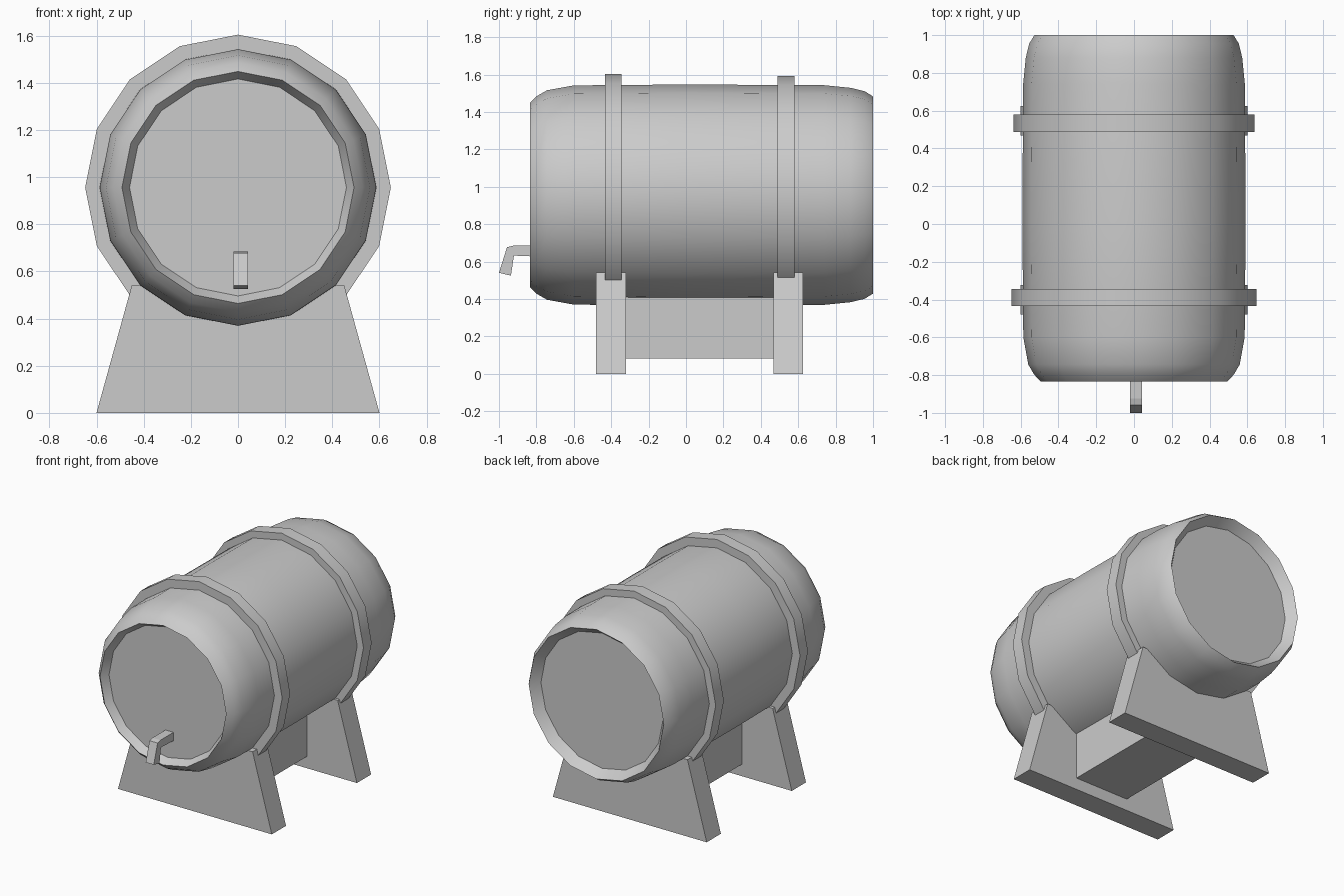
import bpy, bmesh
from math import sin, cos, pi, radians

if "Cube" in bpy.data.objects:
    bpy.data.objects.remove(bpy.data.objects["Cube"])

SIDES, AXIS_Z = 16, 0.956


def finish(name, bm, smooth=False):
    bmesh.ops.recalc_face_normals(bm, faces=bm.faces[:])
    mesh = bpy.data.meshes.new(name)
    bm.to_mesh(mesh)
    bm.free()
    ob = bpy.data.objects.new(name, mesh)
    bpy.context.collection.objects.link(ob)
    if smooth:
        bpy.ops.object.select_all(action='DESELECT')
        ob.select_set(True)
        bpy.context.view_layer.objects.active = ob
        bpy.ops.object.shade_smooth_by_angle(angle=radians(35))
    return ob


def lathe(name, profile, closed):
    """Turn (y, radius) points around the barrel axis; cap ends if open."""
    bm = bmesh.new()
    rings = [[bm.verts.new((r * cos(2 * pi * i / SIDES), y,
                            AXIS_Z + r * sin(2 * pi * i / SIDES)))
              for i in range(SIDES)] for y, r in profile]
    pairs = list(zip(rings, rings[1:]))
    if closed:
        pairs.append((rings[-1], rings[0]))
    else:
        bm.faces.new(rings[0])
        bm.faces.new(rings[-1])
    for a, b in pairs:
        for i in range(SIDES):
            j = (i + 1) % SIDES
            bm.faces.new((a[i], a[j], b[j], b[i]))
    return finish(name, bm, True)


def prism(name, pts, offset):
    """Extrude a flat outline of 3D points along an offset."""
    bm = bmesh.new()
    face = bm.faces.new([bm.verts.new(p) for p in pts])
    ext = bmesh.ops.extrude_face_region(bm, geom=[face], use_keep_orig=True)
    moved = [g for g in ext['geom'] if isinstance(g, bmesh.types.BMVert)]
    bmesh.ops.translate(bm, verts=moved, vec=offset)
    return finish(name, bm)


# Barrel body with a recessed head at both ends
lathe("barrel", [(-0.78, 0.46), (-0.835, 0.492), (-0.797, 0.529), (-0.743, 0.56),
                 (-0.6, 0.586), (0.0, 0.591), (0.74, 0.587), (0.88, 0.573),
                 (0.955, 0.555), (1.0, 0.527), (0.935, 0.477)], False)

# Hoops
for name, y0, y1, r in (("front_hoop", -0.433, -0.345, 0.648),
                        ("back_hoop", 0.488, 0.579, 0.637)):
    lathe(name, [(y0, 0.57), (y0, r), (y1, r), (y1, 0.57)], True)

# Cradle supports
for name, y in (("front_support", -0.48), ("back_support", 0.468)):
    prism(name, [(-0.6, y, 0), (0.6, y, 0), (0.45, y, 0.542), (-0.45, y, 0.542)],
          (0, 0.158, 0))

# Beam joining the supports under the barrel
prism("cradle_beam", [(-0.21, -0.33, 0.083), (0.21, -0.33, 0.083),
                      (0.21, -0.33, 0.43), (-0.21, -0.33, 0.43)], (0, 0.81, 0))

# Tap
prism("tap", [(-0.02, y, z) for y, z in ((-0.775, 0.685), (-0.925, 0.685), (-0.957, 0.677),
                                         (-1.0, 0.54), (-0.936, 0.525), (-0.92, 0.632),
                                         (-0.775, 0.626))], (0.063, 0, 0))
